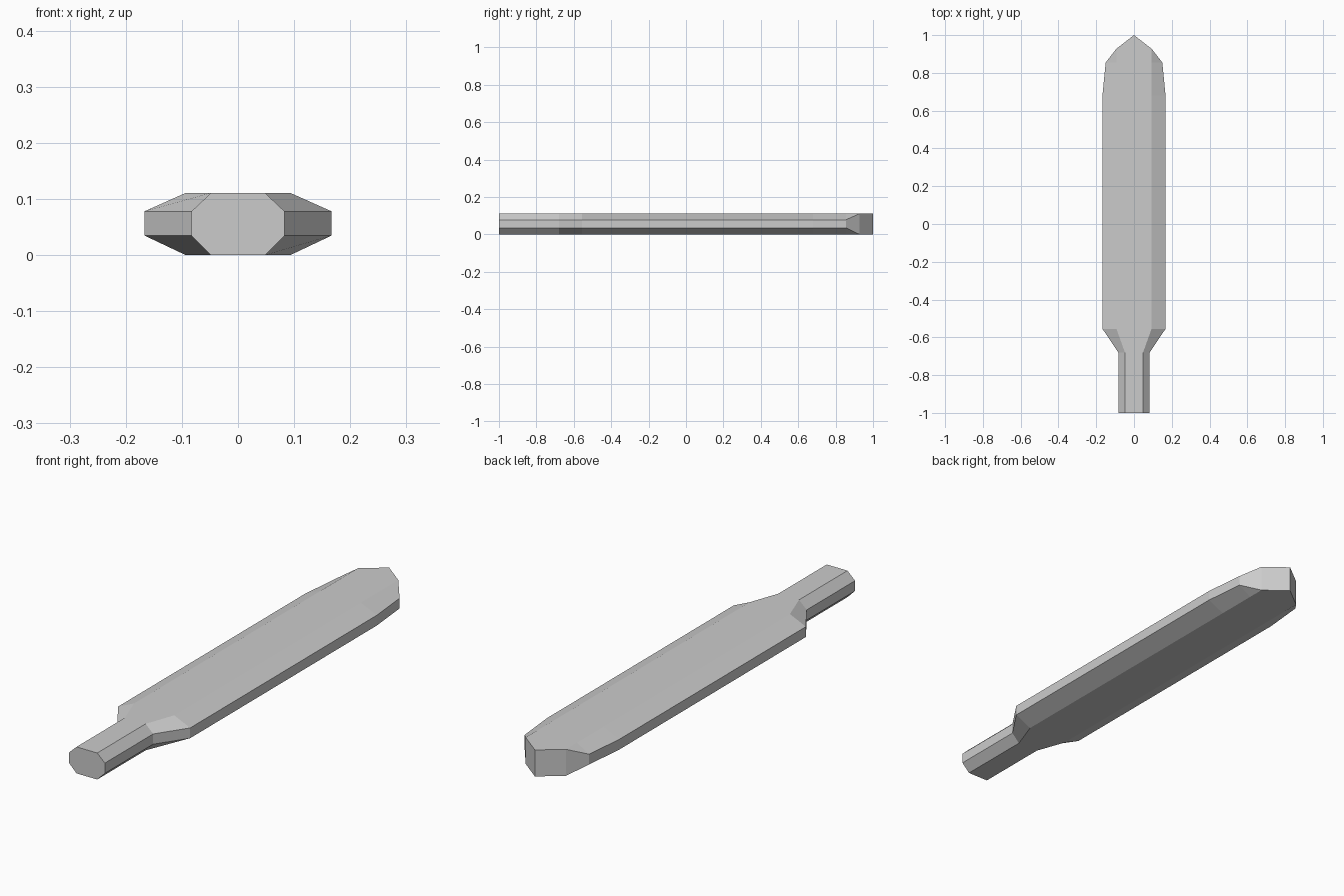
import bpy, bmesh

if "Cube" in bpy.data.objects:
    bpy.data.objects.remove(bpy.data.objects["Cube"])

TOP = 0.111
LOW, HIGH = 0.035, 0.078

# Stations along the paddle: y, half width, half width of flat face, side edge heights
stations = [
    (-1.00, 0.083, 0.048, LOW, HIGH),    # handle end
    (-0.68, 0.083, 0.048, LOW, HIGH),    # handle meets shoulder
    (-0.555, 0.167, 0.093, LOW, HIGH),   # shoulder meets blade
    (0.68, 0.167, 0.093, LOW, HIGH),     # blade starts to narrow
    (0.855, 0.150, 0.093, LOW, HIGH),
    (0.928, 0.093, 0.093, 0.0, TOP),     # chamfers run out
    (1.00, 0.0, 0.0, 0.0, TOP),          # upright tip edge
]


def octagon(y, w, f, low, high):
    half = [(f, 0.0), (w, low), (w, high), (f, TOP)]
    return [(x, y, z) for x, z in half] + [(-x, y, z) for x, z in reversed(half)]


# Loft the bevelled sections into one solid paddle
bm = bmesh.new()
rings = [[bm.verts.new(p) for p in octagon(*s)] for s in stations]
for a, b in zip(rings, rings[1:]):
    for i in range(8):
        j = (i + 1) % 8
        bm.faces.new((a[i], a[j], b[j], b[i]))
bm.faces.new(rings[0])

# Collapse the points that coincide at the tip
bmesh.ops.remove_doubles(bm, verts=bm.verts, dist=0.0005)
bmesh.ops.recalc_face_normals(bm, faces=bm.faces)

mesh = bpy.data.meshes.new("paddle")
bm.to_mesh(mesh)
bm.free()
paddle = bpy.data.objects.new("paddle", mesh)
bpy.context.collection.objects.link(paddle)
